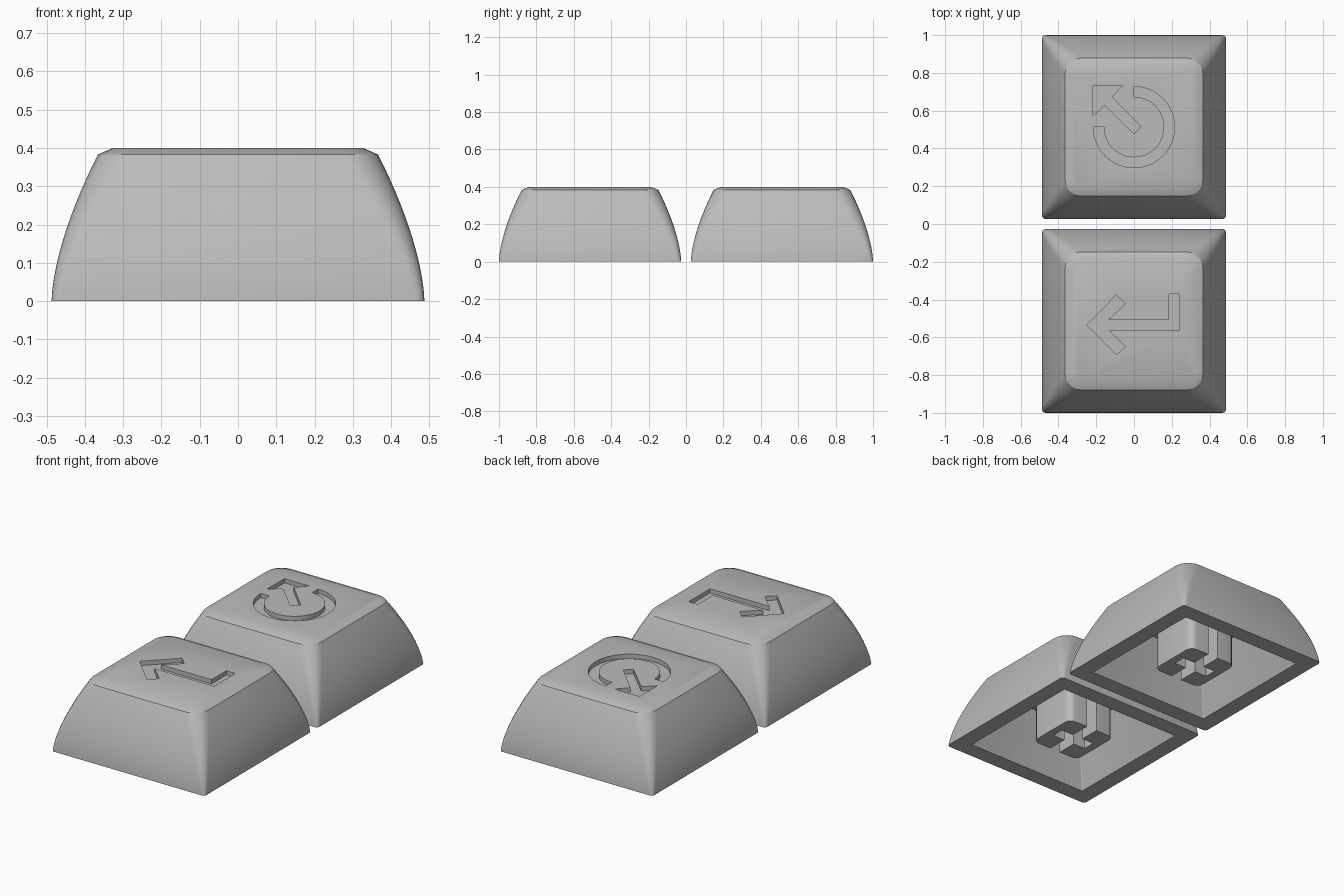
import bpy, bmesh
from math import radians, cos, sin, pi

if "Cube" in bpy.data.objects:
    bpy.data.objects.remove(bpy.data.objects["Cube"], do_unlink=True)

grey = bpy.data.materials.new("matte grey")
grey.use_nodes = True
colour = (0.5, 0.5, 0.5, 1)
grey.diffuse_color = colour
grey.node_tree.nodes["Principled BSDF"].inputs["Base Color"].default_value = colour

PITCH = 0.513      # distance of each keycap centre from the origin
TOP = 0.4
ENGRAVE = 0.025


def rounded_square(half, radius, steps=5):
    """Outline of a square with rounded corners, counter-clockwise."""
    pts = []
    for corner in range(4):
        a0 = corner * pi / 2
        sx, sy = [(1, 1), (-1, 1), (-1, -1), (1, -1)][corner]
        for i in range(steps + 1):
            a = a0 + i / steps * pi / 2
            pts.append((sx * (half - radius) + radius * cos(a),
                        sy * (half - radius) + radius * sin(a)))
    return pts


def loft(name, sections, y=0):
    """Skin a list of (outline, z) sections and close both ends."""
    bm = bmesh.new()
    rings = [[bm.verts.new((px, py, z)) for px, py in outline]
             for outline, z in sections]
    n = len(rings[0])
    for a, b in zip(rings, rings[1:]):
        for i in range(n):
            j = (i + 1) % n
            bm.faces.new((a[i], a[j], b[j], b[i]))
    bm.faces.new(rings[0])
    bm.faces.new(rings[-1])
    bmesh.ops.recalc_face_normals(bm, faces=bm.faces)
    mesh = bpy.data.meshes.new(name)
    bm.to_mesh(mesh)
    bm.free()
    mesh.materials.append(grey)
    obj = bpy.data.objects.new(name, mesh)
    obj.location.y = y
    bpy.context.collection.objects.link(obj)
    return obj


def prism(outline, low, high, y):
    return loft("cutter", [(outline, low), (outline, high)], y)


def carve(obj, cutters):
    """Subtract the cutters, then remove them."""
    bpy.context.view_layer.objects.active = obj
    for cutter in cutters:
        cutter.hide_render = True
        mod = obj.modifiers.new("carve", "BOOLEAN")
        mod.operation = "DIFFERENCE"
        mod.solver = "EXACT"
        mod.object = cutter
        bpy.ops.object.modifier_apply(modifier=mod.name)
        bpy.data.objects.remove(cutter, do_unlink=True)


def smooth(obj):
    bpy.ops.object.select_all(action="DESELECT")
    obj.select_set(True)
    bpy.context.view_layer.objects.active = obj
    bpy.ops.object.shade_smooth_by_angle(angle=radians(30))


def rectangle(w, d):
    return [(-w, -d), (w, -d), (w, d), (-w, d)]


def keycap(name, y, symbols):
    # hollow shell: cavity roof, cavity mouth, curved sides, chamfered top
    sections = [(rounded_square(0.28, 0.005), 0.3),
                (rounded_square(0.392, 0.005), 0)]
    steps = 12
    for i in range(steps + 1):
        t = i / steps
        sections.append((rounded_square(0.487 - 0.121 * t ** 1.6,
                                        0.02 + 0.07 * t), 0.383 * t))
    sections.append((rounded_square(0.327, 0.06), TOP))
    cap = loft(name + "_keycap", sections, y)
    carve(cap, [prism(s, TOP - ENGRAVE, TOP + 0.1, y) for s in symbols])
    smooth(cap)

    # mounting stem with a cross-shaped socket, open along y
    post = rounded_square(0.155, 0.04)
    stem = loft(name + "_stem", [(post, 0.005), (post, 0.32)], y)
    carve(stem, [prism(rectangle(0.033, 0.2), -0.1, 0.25, y),
                 prism(rectangle(0.11, 0.036), -0.1, 0.25, y)])
    smooth(stem)


# bent arrow symbol
bent_arrow = [(-0.25, -0.021), (-0.093, -0.18), (-0.045, -0.137),
              (-0.135, -0.052), (-0.135, 0.01), (-0.045, 0.09),
              (-0.093, 0.137)]
bent_arrow = [(-0.25, -0.021), (-0.093, -0.18), (-0.045, -0.137),
              (-0.135, -0.05), (0.242, -0.05), (0.242, 0.143),
              (0.185, 0.143), (0.185, 0.008), (-0.135, 0.008),
              (-0.045, 0.09), (-0.093, 0.137)]

# three-quarter ring symbol with a diagonal arrow
sweep = [radians(-180 + 270 * i / 36) for i in range(37)]
open_ring = ([(0.215 * cos(a), 0.215 * sin(a)) for a in sweep]
             + [(0.16 * cos(a), 0.16 * sin(a)) for a in reversed(sweep)])
diagonal_arrow = [(-0.218, 0.22), (-0.218, 0.06), (-0.156, 0.117),
                  (0, -0.036), (0.038, 0.002), (-0.117, 0.16),
                  (-0.06, 0.22)]

keycap("front", -PITCH, [bent_arrow])
keycap("back", PITCH, [open_ring, diagonal_arrow])
